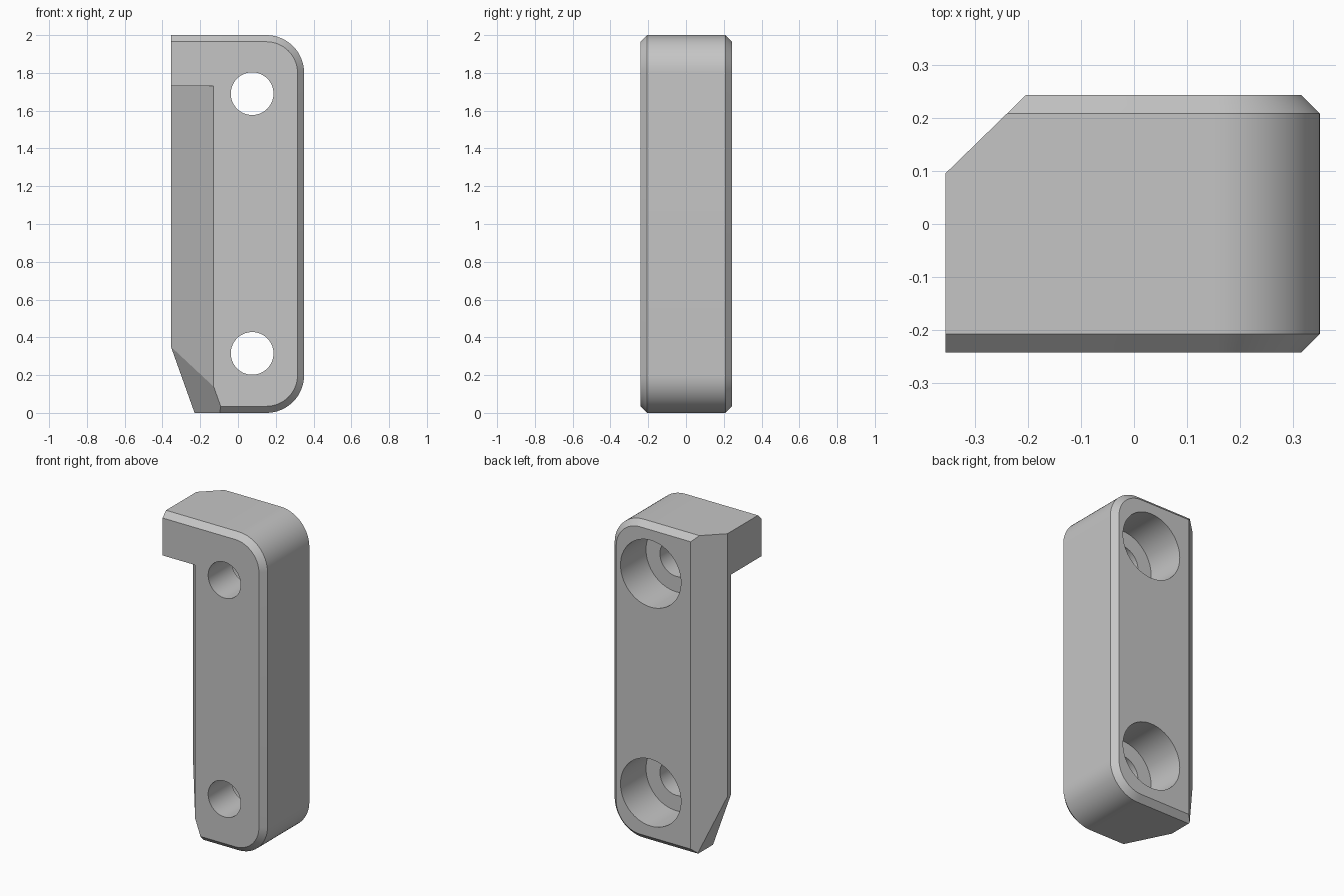
import bpy, bmesh
from math import cos, sin, pi, radians
from mathutils import Vector

default = bpy.data.objects.get("Cube")
if default:
    bpy.data.objects.remove(default, do_unlink=True)

LEFT, RIGHT, TOP = -0.355, 0.35, 2.0
FRONT, BACK = -0.242, 0.243
CHAMFER, RADIUS = 0.035, 0.2

grey = bpy.data.materials.new("plain grey")
grey.use_nodes = True
colour = (0.56, 0.56, 0.56, 1)
grey.diffuse_color = colour
grey.node_tree.nodes["Principled BSDF"].inputs["Base Color"].default_value = colour


def loft(name, rings):
    """Closed solid through a list of matching point rings."""
    bm = bmesh.new()
    rows = [[bm.verts.new(p) for p in ring] for ring in rings]
    n = len(rows[0])
    for a, b in zip(rows, rows[1:]):
        for i in range(n):
            j = (i + 1) % n
            bm.faces.new((a[i], a[j], b[j], b[i]))
    bm.faces.new(rows[0][::-1])
    bm.faces.new(rows[-1])
    bmesh.ops.recalc_face_normals(bm, faces=bm.faces)
    mesh = bpy.data.meshes.new(name)
    bm.to_mesh(mesh)
    bm.free()
    mesh.materials.append(grey)
    obj = bpy.data.objects.new(name, mesh)
    bpy.context.collection.objects.link(obj)
    return obj


def outline(y, inset):
    """Plate outline, square on the left and rounded on the right."""
    r = RADIUS - inset
    pts = [(LEFT, y, TOP - inset), (LEFT, y, inset)]
    for start, cz in ((-pi / 2, RADIUS), (0, TOP - RADIUS)):
        for i in range(17):
            a = start + i * pi / 32
            pts.append((RIGHT - RADIUS + r * cos(a), y, cz + r * sin(a)))
    return pts


def prism(name, profile, z0, z1, shear=0.0, zref=0.0):
    """Upright prism whose profile slides in x with height."""
    return loft(name, [[(x + shear * (z - zref), y, z) for x, y in profile]
                       for z in (z0, z1)])


def drill(name, z, radius, y0, y1):
    angles = [2 * pi * i / 64 for i in range(64)]
    return loft(name, [[(0.075 + radius * cos(a), y, z + radius * sin(a))
                        for a in angles] for y in (y0, y1)])


def slice_off(obj, point, normal):
    """Cut away everything on the normal side and cap the cut."""
    bm = bmesh.new()
    bm.from_mesh(obj.data)
    bmesh.ops.bisect_plane(bm, geom=bm.verts[:] + bm.edges[:] + bm.faces[:],
                           plane_co=point, plane_no=Vector(normal).normalized(),
                           clear_outer=True)
    rim = [e for e in bm.edges if e.is_boundary]
    bmesh.ops.holes_fill(bm, edges=rim, sides=0)
    bmesh.ops.recalc_face_normals(bm, faces=bm.faces)
    bm.to_mesh(obj.data)
    bm.free()


# Bracket body with chamfered front and back rims
body = loft("bracket_body", [outline(FRONT, CHAMFER),
                             outline(FRONT + CHAMFER, 0),
                             outline(BACK - CHAMFER, 0),
                             outline(BACK, CHAMFER)])

# Bevel along the back edge and slanted lower corner
slice_off(body, (LEFT, 0.095, 0), (-0.148, 0.152, 0))
slice_off(body, (LEFT, 0, 0.35), (-0.35, 0, -0.125))

# Sloped front relief below the top block, its lower turn, and the screw holes
cutters = [
    prism("relief_cutter", [(-0.055, -0.34), (-0.43, 0.16), (-0.9, 0.16), (-0.9, -0.34)],
          -0.2, 1.73),
    prism("lower_relief_cutter",
          [(-0.155, -0.34), (-0.405, 0.16), (-0.9, 0.16), (-0.9, -0.34)],
          -0.2, 1.0, -0.125 / 0.35, 0.35),
]
for z in (0.315, 1.69):
    cutters.append(drill("screw_hole_cutter", z, 0.113, -0.5, 0.5))
    cutters.append(drill("counterbore_cutter", z, 0.21, -0.01, 0.5))

bpy.ops.object.select_all(action="DESELECT")
bpy.context.view_layer.objects.active = body
body.select_set(True)
for cutter in cutters:
    cutter.hide_render = True
    mod = body.modifiers.new("cut", "BOOLEAN")
    mod.operation = "DIFFERENCE"
    mod.solver = "EXACT"
    mod.object = cutter
    bpy.ops.object.modifier_apply(modifier=mod.name)
    bpy.data.objects.remove(cutter, do_unlink=True)

bpy.ops.object.shade_smooth_by_angle(angle=radians(15))
